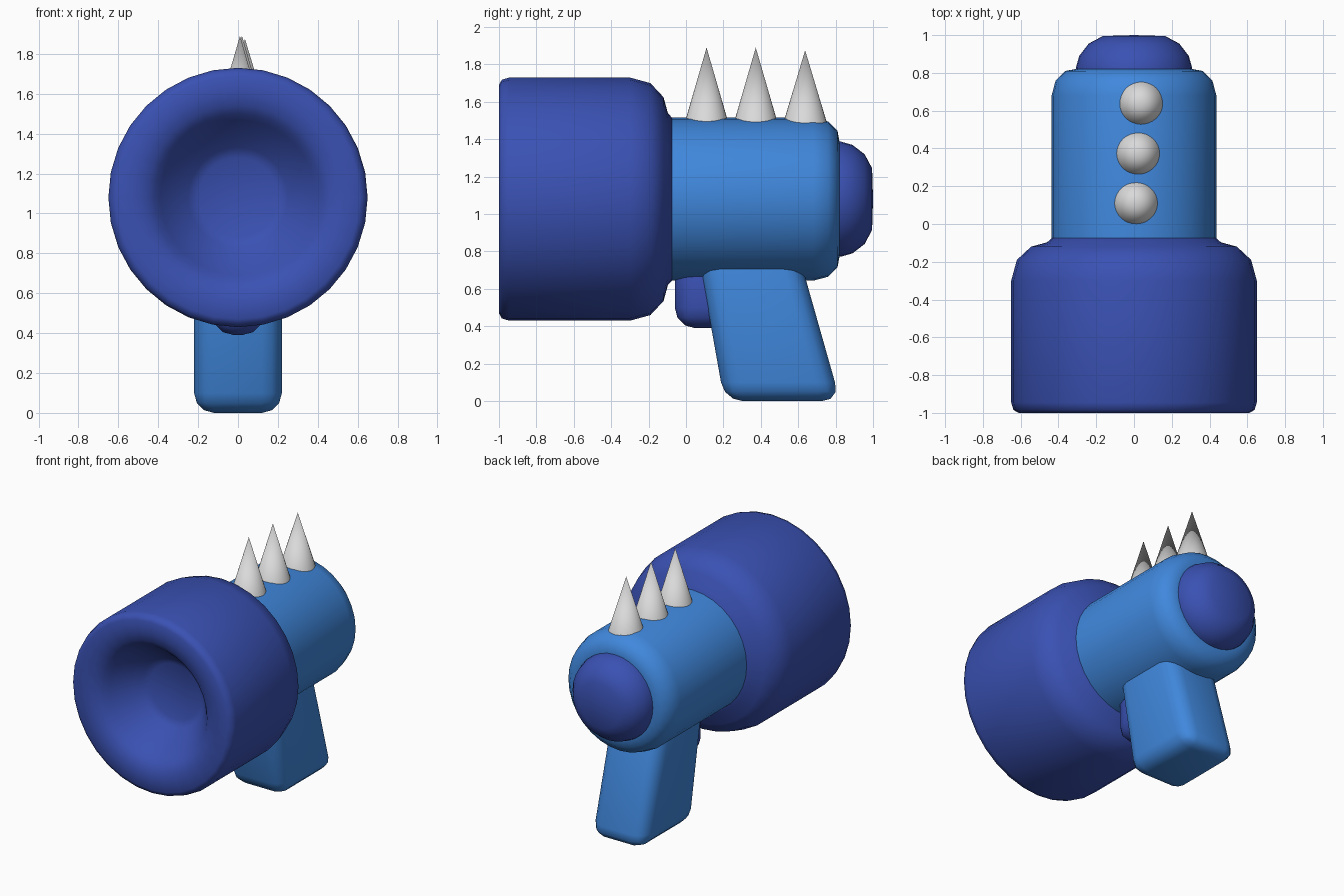
import bpy, bmesh, math

if "Cube" in bpy.data.objects:
    bpy.data.objects.remove(bpy.data.objects["Cube"])

AXIS_Z = 1.08
SEG = 32


def material(name, rgb):
    m = bpy.data.materials.new(name)
    m.diffuse_color = (*rgb, 1)
    m.use_nodes = True
    m.node_tree.nodes["Principled BSDF"].inputs["Base Color"].default_value = m.diffuse_color
    return m


DARK = material("dark blue", (0.042, 0.082, 0.45))
LIGHT = material("light blue", (0.051, 0.245, 0.72))
GREY = material("light grey", (0.70, 0.70, 0.70))


def finish(name, bm, mat, angle=40):
    bmesh.ops.recalc_face_normals(bm, faces=bm.faces)
    me = bpy.data.meshes.new(name)
    bm.to_mesh(me)
    bm.free()
    ob = bpy.data.objects.new(name, me)
    bpy.context.collection.objects.link(ob)
    me.materials.append(mat)
    bpy.ops.object.select_all(action='DESELECT')
    ob.select_set(True)
    bpy.context.view_layer.objects.active = ob
    bpy.ops.object.shade_smooth_by_angle(angle=math.radians(angle))
    return ob


def lathe(name, profile, mat):
    """Spin (radius, y) points round the barrel axis; ends lie on the axis."""
    bm = bmesh.new()
    rings = []
    for r, y in profile:
        n = SEG if r > 0 else 1
        rings.append([bm.verts.new((r * math.sin(2 * math.pi * i / SEG), y,
                                    AXIS_Z + r * math.cos(2 * math.pi * i / SEG)))
                      for i in range(n)])
    for a, b in zip(rings, rings[1:]):
        for i in range(SEG):
            j = (i + 1) % SEG
            quad = [a[i % len(a)], a[j % len(a)], b[j % len(b)], b[i % len(b)]]
            bm.faces.new(list(dict.fromkeys(quad)))
    return finish(name, bm, mat, 60)


def rounded_prism(name, outline, half_width, bevel, mat):
    """Extrude a (y, z) outline across x and round every edge."""
    bm = bmesh.new()
    face = bm.faces.new([bm.verts.new((-half_width, y, z)) for y, z in outline])
    ext = bmesh.ops.extrude_face_region(bm, geom=[face])
    verts = [v for v in ext["geom"] if isinstance(v, bmesh.types.BMVert)]
    bmesh.ops.translate(bm, verts=verts, vec=(2 * half_width, 0, 0))
    bmesh.ops.recalc_face_normals(bm, faces=bm.faces)
    bmesh.ops.bevel(bm, geom=bm.edges[:], offset=bevel, segments=3,
                    profile=0.5, affect='EDGES', clamp_overlap=True)
    return finish(name, bm, mat, 60)


# Wide muzzle with a dished opening
lathe("muzzle", [(0, -0.72), (0.20, -0.72), (0.25, -0.745), (0.39, -0.92),
                 (0.42, -0.955), (0.46, -0.985), (0.52, -1.0), (0.61, -1.0),
                 (0.638, -0.985), (0.65, -0.945), (0.65, -0.30), (0.62, -0.19),
                 (0.545, -0.12), (0.46, -0.097), (0.43, -0.07), (0, -0.07)], DARK)

# Main body and rear cap
lathe("body", [(0, -0.20), (0.436, -0.20), (0.436, 0.68), (0.415, 0.76),
               (0.365, 0.81), (0.31, 0.82), (0, 0.82)], LIGHT)
lathe("rear_cap", [(0, 0.75), (0.31, 0.75), (0.307, 0.83), (0.29, 0.89),
                   (0.24, 0.955), (0.165, 0.995), (0, 1.0)], DARK)

# Slanted grip and trigger
rounded_prism("grip", [(0.045, 0.90), (0.205, 0.0), (0.825, 0.0), (0.57, 0.90)],
              0.22, 0.10, LIGHT)
rounded_prism("trigger", [(-0.06, 0.78), (-0.06, 0.39), (0.32, 0.39), (0.32, 0.78)],
              0.13, 0.11, DARK)

# Row of spikes along the top
for k, (x, y, top) in enumerate([(0.01, 0.11, 1.89), (0.02, 0.373, 1.89),
                                 (0.035, 0.637, 1.875)]):
    bm = bmesh.new()
    bmesh.ops.create_cone(bm, cap_ends=True, segments=SEG, radius1=0.128,
                          radius2=0, depth=top - 1.45)
    bmesh.ops.translate(bm, verts=bm.verts, vec=(x, y, (top + 1.45) / 2))
    finish(f"spike_{k + 1}", bm, GREY)
